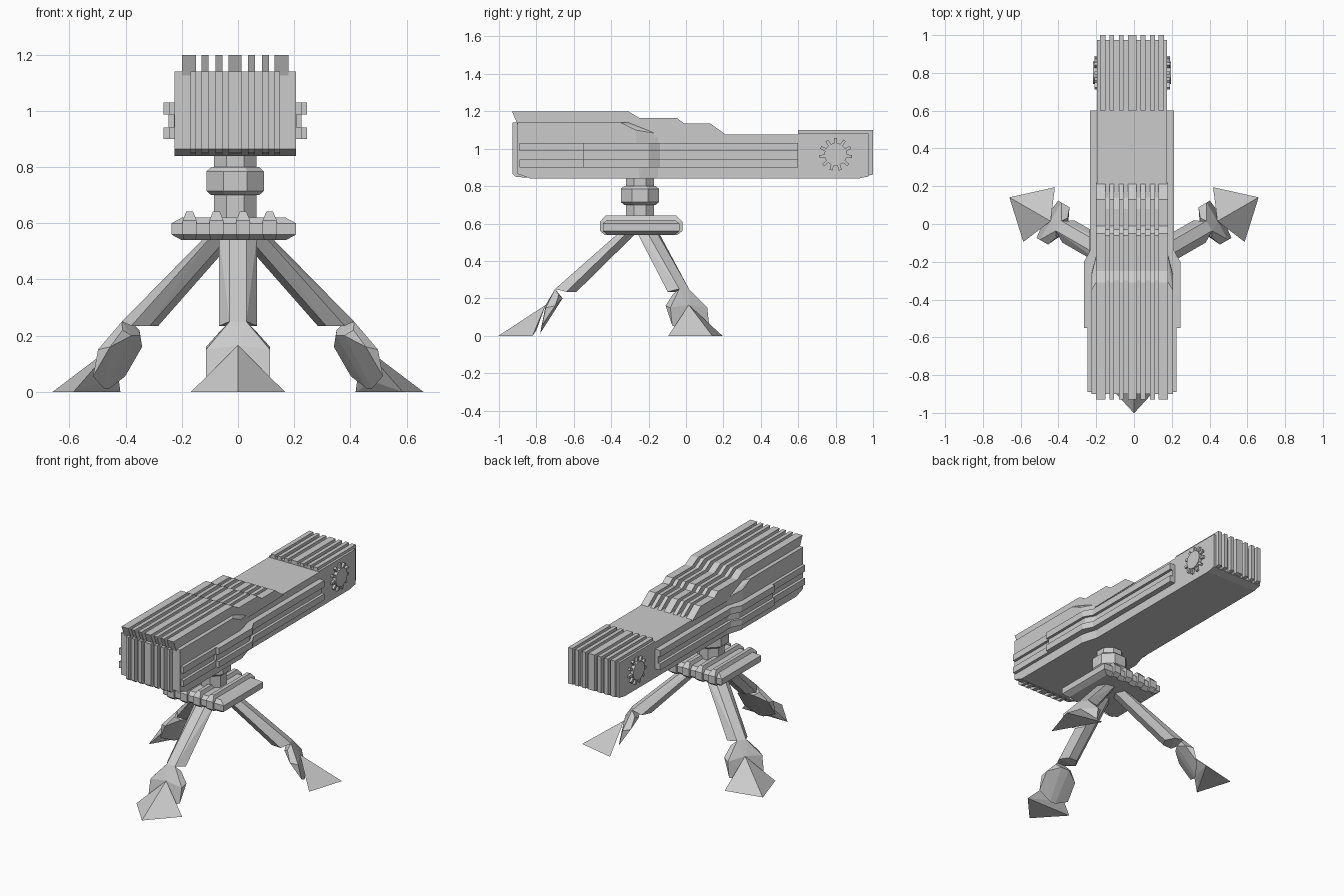
import bpy, bmesh, math
from mathutils import Matrix, Vector

cube = bpy.data.objects.get("Cube")
if cube:
    bpy.data.objects.remove(cube, do_unlink=True)

GUN_X = -0.01      # centre line of the gun
MOUNT_Y = -0.24    # tripod and pivot centre


def finish(name, bm, location=(0, 0, 0)):
    bmesh.ops.recalc_face_normals(bm, faces=bm.faces)
    mesh = bpy.data.meshes.new(name)
    bm.to_mesh(mesh)
    bm.free()
    obj = bpy.data.objects.new(name, mesh)
    obj.location = location
    bpy.context.collection.objects.link(obj)
    return obj


def add_prism(bm, profile, axis, lo, hi):
    """Extrude a 2D profile along one axis, in the order of the other two."""
    def place(p, d):
        return {"x": (d, *p), "y": (p[0], d, p[1]), "z": (*p, d)}[axis]
    face = bm.faces.new([bm.verts.new(place(p, lo)) for p in profile])
    out = bmesh.ops.extrude_face_region(bm, geom=[face])
    moved = [v for v in out["geom"] if isinstance(v, bmesh.types.BMVert)]
    bmesh.ops.translate(bm, verts=moved, vec=place((0, 0), hi - lo))


def add_hull(bm, points):
    verts = [bm.verts.new(p) for p in points]
    out = bmesh.ops.convex_hull(bm, input=verts)
    unused = [g for g in out["geom_interior"] if isinstance(g, bmesh.types.BMVert)]
    bmesh.ops.delete(bm, geom=unused, context="VERTS")
    bmesh.ops.dissolve_limit(bm, angle_limit=0.02, verts=bm.verts, edges=bm.edges)


def mirrored(points):
    return [(s * x, y, z) for x, y, z in points for s in (-1, 1)]


def prism(name, profile, axis, bands, location=(GUN_X, 0, 0)):
    bm = bmesh.new()
    for lo, hi in bands:
        add_prism(bm, profile, axis, lo, hi)
    return finish(name, bm, location)


def fin_bands(outer):
    half = [(0.045, 0.07), (0.095, 0.12), (0.14, outer)]
    return [(-0.023, 0.023)] + half + [(-b, -a) for a, b in half]


# Main housing: wide front shell tapering into the slimmer rear
bm = bmesh.new()
add_hull(bm, mirrored([
    (0.216, -0.9, 0.865), (0.216, -0.9, 1.14), (0.216, -0.83, 0.84),
    (0.216, -0.35, 1.14), (0.216, -0.27, 1.10), (0.216, -0.25, 0.84),
    (0.185, -0.3, 1.14), (0.185, -0.15, 0.84), (0.185, -0.15, 1.08)]))
finish("front_housing", bm, (GUN_X, 0, 0))

core = [(-0.5, 0.84), (0.61, 0.84), (0.61, 1.075), (0.14, 1.075), (0.08, 1.10),
        (-0.03, 1.10), (-0.06, 1.125), (-0.25, 1.125), (-0.3, 1.14), (-0.5, 1.14)]
prism("rear_housing", core, "x", [(-0.185, 0.185)])

# Cooling fins along the stepped top and down the front
top_fin = [(-0.89, 1.1), (-0.905, 1.14), (-0.93, 1.2), (-0.31, 1.2), (-0.25, 1.165),
           (-0.05, 1.165), (-0.01, 1.135), (0.13, 1.135), (0.22, 1.07), (-0.3, 1.06)]
prism("top_fins", top_fin, "x", fin_bands(0.19))
front_fin = [(-0.85, 0.845), (-0.91, 0.85), (-0.928, 0.865), (-0.928, 1.14), (-0.85, 1.14)]
prism("front_fins", front_fin, "x", fin_bands(0.16))

# Rear block with its own fins
block = [(0.6, 0.84), (0.92, 0.84), (0.975, 0.852), (0.975, 1.082), (0.6, 1.082)]
prism("rear_block", block, "x", [(-0.185, 0.185)])
rear_fin = [(0.6, 0.845), (0.92, 0.845), (1.0, 0.862), (1.0, 1.1), (0.6, 1.1)]
prism("rear_fins", rear_fin, "x", fin_bands(0.17))


# Side rails with a shallow channel between them
def rail_plan(inset):
    right = [(0.236, -0.89), (0.236, -0.55), (0.255, -0.55),
             (0.255, -0.2), (0.222, -0.14), (0.222, 0.6)]
    right = [(x - inset, y) for x, y in right]
    return right + [(-x, y) for x, y in reversed(right)]


prism("side_rails", rail_plan(0), "z", [(0.9, 0.942), (0.987, 1.03)])
prism("rail_channel", rail_plan(0.018), "z", [(0.91, 1.02)])

# Toothed dials on both sides of the rear block
bm = bmesh.new()
TEETH = 11
turn = Matrix.Rotation(math.pi / 2, 4, "Y")
bmesh.ops.create_cone(bm, cap_ends=True, segments=20, radius1=0.06, radius2=0.06,
                      depth=0.414, matrix=turn)
for i in range(TEETH):
    spin = Matrix.Rotation(math.tau * i / TEETH, 4, "X")
    size = Matrix.Diagonal((0.4, 0.016, 0.04, 1))
    bmesh.ops.create_cube(bm, size=1, matrix=spin @ Matrix.Translation((0, 0, 0.068)) @ size)
finish("side_dials", bm, (GUN_X, 0.8, 0.97))


# Octagonal pivot post and collar
def octagon_lathe(name, rings):
    bm = bmesh.new()
    points = []
    for half, z in rings:
        r = half / math.cos(math.pi / 8)
        for i in range(8):
            a = math.tau * (i + 0.5) / 8
            points.append((r * math.cos(a), r * math.sin(a), z))
    add_hull(bm, points)
    return finish(name, bm, (GUN_X, MOUNT_Y - 0.006, 0))


octagon_lathe("pivot_post", [(0.076, 0.6), (0.076, 0.86)])
octagon_lathe("pivot_collar", [(0.085, 0.7), (0.102, 0.715), (0.102, 0.785), (0.085, 0.8)])

# Ribbed mounting plate
bm = bmesh.new()
add_hull(bm, mirrored([(x, s * y, z) for s in (-1, 1) for x, y, z in [
    (0.185, 0.18, 0.62), (0.222, 0.205, 0.6), (0.222, 0.205, 0.56), (0.185, 0.18, 0.54)]]))
finish("mount_plate", bm, (-0.015, MOUNT_Y, 0))

for i in range(4):
    bm = bmesh.new()
    add_hull(bm, mirrored([(x, s * y, z) for s in (-1, 1) for x, y, z in [
        (0.012, 0.19, 0.642), (0.025, 0.22, 0.61), (0.025, 0.22, 0.56), (0.02, 0.195, 0.54)]]))
    finish(f"plate_rib_{i + 1}", bm, (-0.172 + i * 0.095, MOUNT_Y, 0))

# Three legs around the mount, each drawn pointing towards the front
strut = [(0.03, -0.12, 0.55), (0.067, -0.075, 0.55), (0.03, -0.025, 0.55),
         (0.03, -0.46, 0.25), (0.067, -0.4, 0.235), (0.03, -0.345, 0.235)]
shin = [(0.03, -0.46, 0.25), (0.06, -0.44, 0.22), (0.03, -0.42, 0.2),
        (0.114, -0.46, 0.16), (0.114, -0.51, 0.15), (0.114, -0.53, 0.055),
        (0.01, -0.51, 0.165), (0.02, -0.54, 0.012)]
foot = [(0, -0.762, 0), (0.167, -0.58, 0), (0, -0.51, 0.165), (0.03, -0.56, 0.03)]
for label, angle in (("front", 0), ("left", 120), ("right", -120)):
    for part, points in (("strut", strut), ("shin", shin), ("foot", foot)):
        bm = bmesh.new()
        add_hull(bm, mirrored(points))
        bmesh.ops.remove_doubles(bm, verts=bm.verts, dist=0.0001)
        obj = finish(f"{label}_leg_{part}", bm, (0, MOUNT_Y, 0))
        obj.rotation_euler.z = math.radians(angle)
